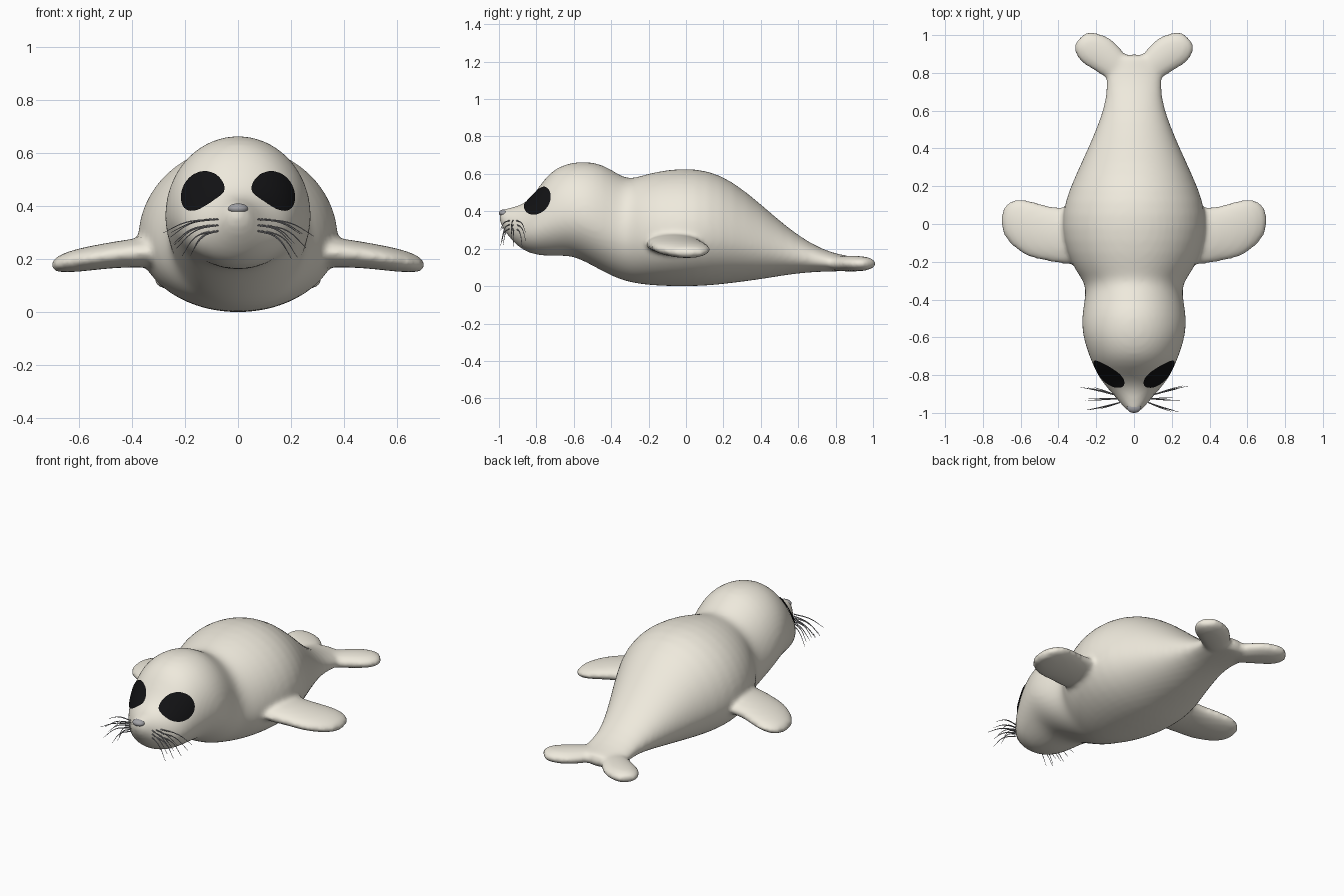
import bpy, bmesh, math, random
from mathutils import Vector

if "Cube" in bpy.data.objects:
    bpy.data.objects.remove(bpy.data.objects["Cube"])

random.seed(4)


def material(name, rgb):
    m = bpy.data.materials.new(name)
    m.diffuse_color = (*rgb, 1)
    m.use_nodes = True
    m.node_tree.nodes["Principled BSDF"].inputs["Base Color"].default_value = m.diffuse_color
    return m


CREAM = material("cream_fur", (0.86, 0.82, 0.72))
BLACK = material("black", (0.006, 0.006, 0.007))
GREY = material("grey", (0.36, 0.36, 0.38))


def mesh_object(name, bm, mat):
    bmesh.ops.recalc_face_normals(bm, faces=bm.faces)
    for f in bm.faces:
        f.smooth = True
    me = bpy.data.meshes.new(name)
    bm.to_mesh(me)
    bm.free()
    me.materials.append(mat)
    ob = bpy.data.objects.new(name, me)
    bpy.context.collection.objects.link(ob)
    return ob


def ring(c, u, up, down, n=28):
    """Closed section around c: half-width vector u, heights up / down."""
    pts = []
    for i in range(n):
        a = 2 * math.pi * i / n
        s = math.sin(a)
        pts.append(Vector(c) + Vector(u) * math.cos(a) + Vector((0, 0, s * (up if s > 0 else down))))
    return pts


def loft(bm, rings):
    loops = [[bm.verts.new(p) for p in r] for r in rings]
    for a, b in zip(loops, loops[1:]):
        for i in range(len(a)):
            j = (i + 1) % len(a)
            bm.faces.new((a[i], a[j], b[j], b[i]))
    bm.faces.new(loops[0])
    bm.faces.new(loops[-1])


# Body and head: y, top z, bottom z, half-width
SECTIONS = [
    (-1.00, .405, .345, .025), (-.97, .415, .29, .055), (-.91, .425, .22, .105),
    (-.86, .445, .185, .15), (-.81, .495, .168, .188), (-.75, .585, .16, .217),
    (-.69, .637, .16, .242), (-.61, .664, .162, .268), (-.53, .668, .125, .28),
    (-.45, .655, .08, .272), (-.37, .605, .04, .257), (-.31, .573, .022, .262),
    (-.25, .588, .010, .31), (-.16, .615, 0, .355), (-.02, .634, -.004, .388),
    (.12, .622, 0, .37), (.25, .563, .015, .315), (.40, .44, .035, .245),
    (.54, .315, .06, .185), (.67, .225, .075, .145), (.78, .178, .078, .15),
    (.86, .163, .08, .14), (.90, .157, .085, .10)]
bm = bmesh.new()
rings = []
for y, top, bot, w in SECTIONS:
    zc = bot + 0.44 * (top - bot)
    rings.append(ring((0, y, zc), (w, 0, 0), top - zc, zc - bot))
loft(bm, rings)

# Front flippers: x, y, z, half-width, half-thickness
FLIPPER = [(.26, -.065, .225, .155, .06), (.38, -.065, .224, .15, .056), (.46, -.05, .217, .147, .05),
           (.55, -.028, .204, .155, .047), (.62, -.002, .193, .138, .043),
           (.67, .013, .183, .105, .034), (.705, .018, .176, .055, .02)]
# Tail flukes: x, y, half-width, half-thickness
FLUKE = [(.03, .77, .07, .04), (.135, .872, .09, .043), (.20, .918, .102, .042),
         (.25, .95, .085, .038), (.28, .975, .06, .028), (.291, .984, .035, .015)]
for s in (1, -1):
    loft(bm, [ring((s * x, y, z), (0, w, 0), h, h) for x, y, z, w, h in FLIPPER])
    loft(bm, [ring((s * x, y, .12), (-s * .68 * w, .73 * w, 0), h, h) for x, y, w, h in FLUKE])

# Fuse everything into one soft skin
body = mesh_object("body", bm, CREAM)
body.modifiers.new("round", 'SUBSURF').levels = 1
body.modifiers["round"].render_levels = 1
rm = body.modifiers.new("fuse", 'REMESH')
rm.mode = 'VOXEL'
rm.voxel_size = 0.014
rm.use_smooth_shade = True
sm = body.modifiers.new("soften", 'SMOOTH')
sm.factor = 0.5
sm.iterations = 8

# Eyes: round patches wrapped onto the head
for s, side in ((1, "left"), (-1, "right")):
    n = Vector((s * .60, -.76, .25)).normalized()
    u = n.cross(Vector((0, 0, 1))).normalized()
    v = u.cross(n)
    c = Vector((s * .130, -.785, .455)) + n * .01
    bm = bmesh.new()
    loops = []
    for k in range(1, 9):
        r = k / 8
        loops.append([bm.verts.new(c + u * (.103 * r * math.cos(2 * math.pi * i / 40))
                                   + v * (.085 * r * math.sin(2 * math.pi * i / 40))) for i in range(40)])
    bm.faces.new(loops[0])
    for a, b in zip(loops, loops[1:]):
        for i in range(40):
            j = (i + 1) % 40
            bm.faces.new((a[i], a[j], b[j], b[i]))
    eye = mesh_object("eye_" + side, bm, BLACK)
    sw = eye.modifiers.new("wrap", 'SHRINKWRAP')
    sw.target = body
    sw.wrap_mode = 'ABOVE_SURFACE'
    sw.offset = 0.007

# Nose
bm = bmesh.new()
bmesh.ops.create_uvsphere(bm, u_segments=24, v_segments=12, radius=1)
for p in bm.verts:
    p.co = Vector((p.co.x * .038, p.co.y * .028 - .972, p.co.z * .02 + .39))
mesh_object("nose", bm, GREY)

# Whiskers: drooping tapered curves on both cheeks
cu = bpy.data.curves.new("whiskers", 'CURVE')
cu.dimensions = '3D'
cu.bevel_depth = 0.0032
cu.bevel_resolution = 1
cu.resolution_u = 5
for s in (1, -1):
    for i in range(9):
        row, col = divmod(i, 3)
        a = Vector((.075 + .012 * col, -.945 + .02 * col, .35 - .022 * row))
        reach = .17 - .03 * row + random.uniform(-.02, .02)
        dy = -.04 + .04 * col + random.uniform(-.012, .012)
        drop = .055 + .02 * row + random.uniform(-.01, .015)
        pts = [a, a + Vector((reach * .55, dy * .6, -drop * .25)), a + Vector((reach, dy, -drop))]
        sp = cu.splines.new('BEZIER')
        sp.bezier_points.add(2)
        for bp, p, r in zip(sp.bezier_points, pts, (1, .8, .3)):
            bp.co = (s * p.x, p.y, p.z)
            bp.radius = r
            bp.handle_left_type = bp.handle_right_type = 'AUTO'
cu.materials.append(GREY)
bpy.context.collection.objects.link(bpy.data.objects.new("whiskers", cu))
